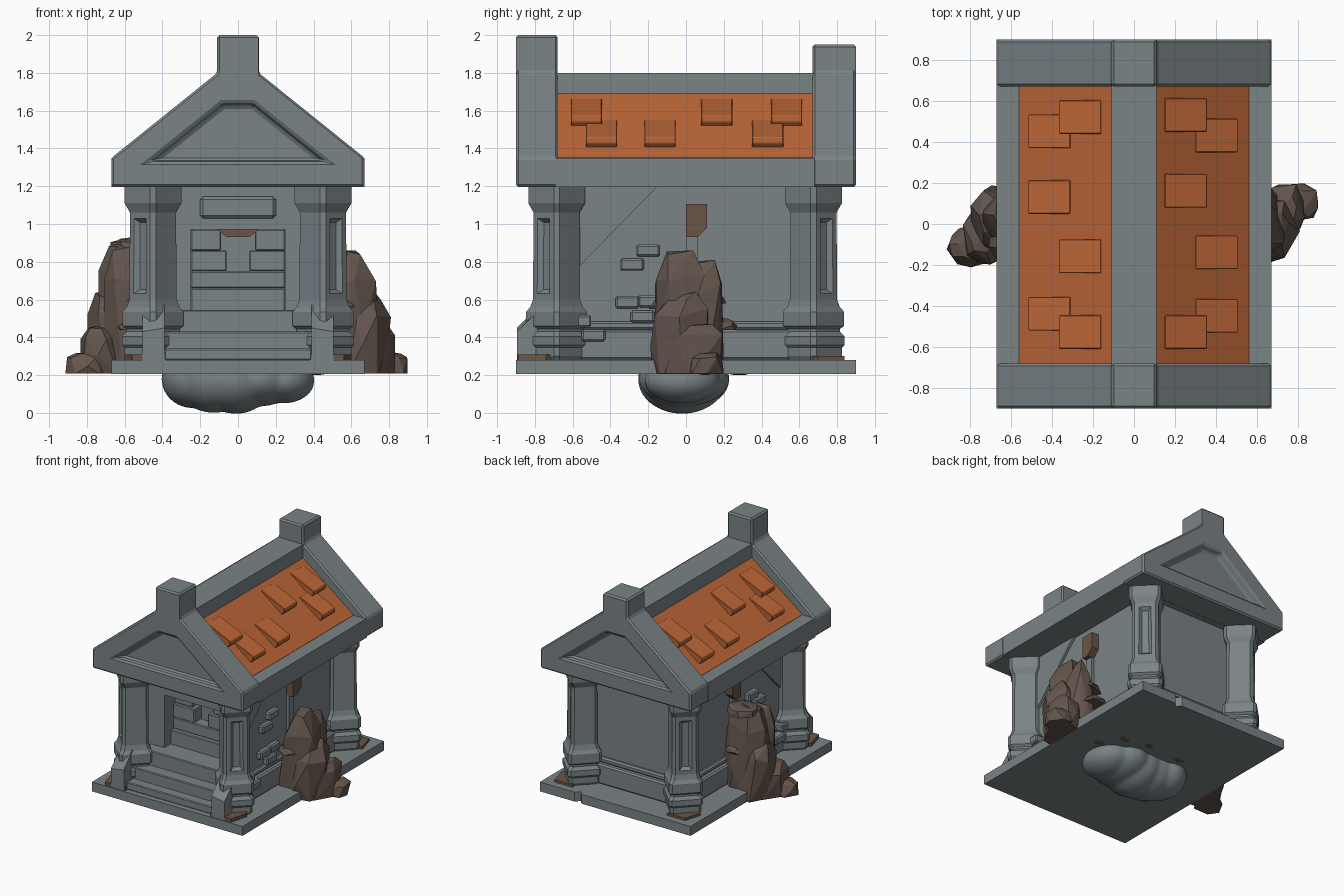
import bpy, bmesh, math, random
from mathutils import Vector

if "Cube" in bpy.data.objects:
    bpy.data.objects.remove(bpy.data.objects["Cube"])

random.seed(11)


def material(name, rgb):
    m = bpy.data.materials.new(name)
    m.diffuse_color = (*rgb, 1)
    m.use_nodes = True
    m.node_tree.nodes["Principled BSDF"].inputs["Base Color"].default_value = m.diffuse_color
    return m


STONE = material("grey stone", (0.195, 0.228, 0.24))
ORANGE = material("orange roof", (0.50, 0.132, 0.038))
ROCK = material("brown rock", (0.125, 0.092, 0.073))
DIRT = material("brown dirt", (0.145, 0.09, 0.058))


def finish(name, bm, mat, bevel=0):
    bmesh.ops.recalc_face_normals(bm, faces=bm.faces)
    me = bpy.data.meshes.new(name)
    bm.to_mesh(me)
    bm.free()
    me.materials.append(mat)
    ob = bpy.data.objects.new(name, me)
    bpy.context.collection.objects.link(ob)
    if bevel:
        b = ob.modifiers.new("bevel", 'BEVEL')
        b.width, b.segments = bevel, 1
    return ob


def loft(name, rings, mat, bevel=0):
    bm = bmesh.new()
    vs = [[bm.verts.new(p) for p in r] for r in rings]
    n = len(vs[0])
    for a, b in zip(vs, vs[1:]):
        for i in range(n):
            bm.faces.new((a[i], a[(i + 1) % n], b[(i + 1) % n], b[i]))
    bm.faces.new(vs[0])
    bm.faces.new(vs[-1])
    return finish(name, bm, mat, bevel)


def prism(name, pts, axis, a, b, mat, bevel=0):
    """Extrude a 2D profile along an axis from a to b."""
    put = {'x': lambda p, t: (t, p[0], p[1]),
           'y': lambda p, t: (p[0], t, p[1]),
           'z': lambda p, t: (p[0], p[1], t)}[axis]
    return loft(name, [[put(p, t) for p in pts] for t in (a, b)], mat, bevel)


def box(name, x0, x1, y0, y1, z0, z1, mat=STONE, bevel=0):
    return prism(name, [(x0, y0), (x1, y0), (x1, y1), (x0, y1)], 'z', z0, z1, mat, bevel)


def mirrored(pts):
    return pts + [(-x, z) for x, z in reversed(pts)]


def rock(name, x, y, rx, ry, top, lean=(0, 0), base=0.208, mat=ROCK, n=6, crown=.3):
    """Jagged faceted boulder: convex hull of jittered rings."""
    bm = bmesh.new()
    for t, r in ((0, 1), (0.4, 0.96), (0.8, 0.5 + crown * .8), (1, crown)):
        for i in range(n):
            a = 2 * math.pi * (i + random.uniform(-.3, .3) + t) / n
            k = r * random.uniform(0.88, 1.06)
            z = base + (top - base) * (t - (random.uniform(0, 0.12) if 0 < t and i else 0))
            bm.verts.new((x + rx * k * math.cos(a) + lean[0] * t,
                          y + ry * k * math.sin(a) + lean[1] * t, z))
    bmesh.ops.convex_hull(bm, input=bm.verts)
    junk = [v for v in bm.verts if not v.link_faces]
    bmesh.ops.delete(bm, geom=junk, context='VERTS')
    return finish(name, bm, mat)


# Base slab with a small chip in the back edge
prism("base_slab", [(-.67, -.9), (.67, -.9), (.67, .9), (.36, .9), (.33, .865), (.30, .9), (-.67, .9)],
      'z', .205, .28, STONE)

# Smooth lump of ground stone below the slab
bm = bmesh.new()
for x, y, z, rx, ry, rz in ((-.24, .03, .18, .165, .20, .155), (-.13, -.01, .18, .20, .22, .18),
                            (-.01, -.02, .18, .20, .235, .185), (.12, -.01, .18, .19, .24, .145),
                            (.24, -.02, .17, .165, .20, .12)):
    g = bmesh.ops.create_icosphere(bm, subdivisions=4, radius=1)
    for v in g['verts']:
        v.co = Vector((x + v.co.x * rx, y + v.co.y * ry, z + v.co.z * rz))
        v.co.z = min(v.co.z, .25)
lump = finish("underside_lump", bm, STONE)
rm = lump.modifiers.new("merge", 'REMESH')
rm.mode, rm.voxel_size, rm.use_smooth_shade = 'VOXEL', 0.015, True
sm = lump.modifiers.new("soften", 'SMOOTH')
sm.iterations = 6

# Walls, leaving a door niche at the front
box("wall_core", -.43, .43, -.38, .63, .28, 1.2)
box("wall_lintel", -.43, .43, -.58, -.38, .97, 1.2)
box("wall_footing", -.48, .48, -.58, .68, .28, .44, bevel=.012)
box("wall_moulding", -.455, .455, -.58, .655, .44, .485, bevel=.012)
box("door_plaque", -.2, .2, -.605, -.57, 1.03, 1.145, bevel=.015)

# Steps up to the door
for i, (y, z, w) in enumerate(((-.86, .34, .39), (-.78, .43, .40), (-.68, .545, .37))):
    box(f"step_{i + 1}", -w, w, y, -.38, .28, z, bevel=.006)

# Blocked-up door
box("door_sill", -.25, .25, -.50, -.37, .54, .66, bevel=.006)
box("door_course", -.25, .25, -.47, -.37, .66, .75, bevel=.006)
prism("door_wedge", [(-.11, .972), (.11, .972), (.06, .93), (-.06, .93)], 'y', -.47, -.37, DIRT)

# Sides, pillars and wall details, repeated left and right
BRICKS = ((-.2, .86), (-.285, .785), (-.31, .585), (-.19, .59), (-.23, .51), (-.565, .485), (-.49, .41))
PILLAR = ((.28, .135), (.30, .15), (.345, .15), (.36, .165), (.405, .165), (.43, .14), (.445, .14),
          (.46, .162), (.535, .162), (.56, .14), (.60, .125), (1.06, .122), (1.11, .15), (1.2, .15))


def pillar(name, cx, cy):
    rings = []
    for z, r in PILLAR:
        ring = []
        for k in range(4):
            d = Vector((math.cos(k * math.pi / 2), math.sin(k * math.pi / 2)))
            p = Vector((-d.y, d.x))
            for c in (-.015, .015):
                q = d * r + p * c
                ring.append((cx + q.x, cy + q.y, z))
        rings.append(ring)
    ob = loft(name, rings, STONE)
    # Sunken V-shaped panel on the outward diagonal face of the shaft
    bm = bmesh.new()
    bm.from_mesh(ob.data)
    out = Vector((math.copysign(1, cx), math.copysign(1, cy), 0)).normalized()
    shaft = [f for f in bm.faces if f.normal.dot(out) > .95 and f.calc_area() > .04]
    bmesh.ops.inset_individual(bm, faces=shaft, thickness=.044)
    bmesh.ops.inset_individual(bm, faces=shaft, thickness=.03, depth=-.025)
    bm.to_mesh(ob.data)
    bm.free()


for s, side in ((1, "right"), (-1, "left")):
    def sbox(name, x0, x1, *rest, **kw):
        box(f"{side}_{name}", min(s * x0, s * x1), max(s * x0, s * x1), *rest, **kw)

    sbox("door_jamb", .25, .43, -.58, -.38, .28, 1.2)
    sbox("door_block_low", .06, .25, -.47, -.37, .75, .86, bevel=.006)
    sbox("door_block_high", .09, .25, -.45, -.37, .86, .972, bevel=.006)
    pillar(f"{side}_front_pillar", s * .45, -.685)
    pillar(f"{side}_back_pillar", s * .45, .675)
    # Broken stair post with a slanted, jagged top, and dirt at its foot
    post = [(.39, -.895, .45), (.505, -.895, .43), (.505, -.745, .575), (.39, -.745, .605)]
    loft(f"{side}_stair_post", [[(s * x, y, .28) for x, y, z in post],
                                [(s * x, y, z) for x, y, z in post]], STONE)
    prism(f"{side}_dirt", [(s * .38, -.895), (s * .56, -.89), (s * .6, -.74), (s * .5, -.63), (s * .4, -.7)],
          'z', .27, .308, DIRT)
    prism(f"{side}_back_dirt", [(s * .42, .84), (s * .58, .84), (s * .62, .7), (s * .5, .6)], 'z', .27, .3, DIRT)
    # Plaster layer with diagonal break, exposed bricks, wooden stake
    prism(f"{side}_plaster", [(-.62, 1.2), (-.15, 1.2), (-.6, .74), (-.62, .74)], 'x', s * .42, s * .45, STONE)
    for i, (y, z) in enumerate(BRICKS):
        sbox(f"brick_{i}", .42, .47 if z > .5 else .51, y - .063, y + .063, z - .032, z + .032, bevel=.01)
    prism(f"{side}_stake", [(0, .93), (.06, .93), (.11, .98), (.11, 1.105), (0, 1.105)], 'x',
          s * .42, s * .49, DIRT)
    sbox("stake_slot", .42, .455, 0, .06, .6, .93)
    # Rocky outcrop, turned half round on the left
    h = .86 if s > 0 else .93
    rock(f"{side}_crag", s * .55, s * -.01, .18, .17, h, (s * .05, s * -.02), crown=.45)
    rock(f"{side}_crag_shoulder", s * .58, s * .08, .14, .12, h - .05, (s * .03, s * .03), crown=.4)
    rock(f"{side}_crag_slab", s * .64, s * -.03, .15, .17, .64, (s * .04, s * .01), crown=.5)
    rock(f"{side}_boulder", s * .71, s * .04, .12, .16, .47, (s * .03, s * .03), crown=.5)
    rock(f"{side}_outer_boulder", s * .80, s * .11, .11, .10, .32, crown=.55)
    for i, (y, z) in enumerate(((.2, .47), (.14, .61), (-.12, .58))):
        rock(f"{side}_ledge_{i}", s * .54, s * y, .10, .075, z + .03, base=z - .03, n=5)
rock("shelf_fungus", -.56, .08, .12, .11, .92, base=.86, n=9, crown=.6)
for i, (x, y) in enumerate(((.3, .26), (-.2, .28), (.42, .1), (.1, .3))):
    rock(f"underside_dirt_{i}", x, y, .07, .04, .20, base=.22, mat=DIRT, n=5)

# Gables with a finial block and a tapered recess
for name, y0, y1, top, outer in (("front_gable", -.9, -.68, 2.0, -.9), ("back_gable", .67, .9, 1.95, .9)):
    g = prism(name, mirrored([(.67, 1.197), (.67, 1.35), (.11, 1.8), (.11, top)]), 'y', y0, y1, STONE)
    inward = -math.copysign(1, outer)
    wide = mirrored([(.48, 1.328), (.085, 1.645)])
    deep = mirrored([(.43, 1.338), (.075, 1.622)])
    cut = loft("recess_cutter", [[(x, outer - inward * .001, z) for x, z in wide],
                                 [(x, outer + inward * .05, z) for x, z in deep]], STONE)
    cut.hide_render = True
    m = g.modifiers.new("recess", 'BOOLEAN')
    m.object, m.operation, m.solver = cut, 'DIFFERENCE', 'EXACT'
    bpy.context.view_layer.objects.active = g
    bpy.ops.object.modifier_apply(modifier="recess")
    bpy.data.objects.remove(cut)
    b = g.modifiers.new("bevel", 'BEVEL')
    b.width, b.segments = .012, 1

# Roof: stone eaves, orange slopes, stone ridge
prism("roof_eaves", mirrored([(.67, 1.197), (.67, 1.35), (.5, 1.35)]), 'y', -.69, .68, STONE)
prism("roof_slopes", mirrored([(.56, 1.34), (.56, 1.352), (.11, 1.69)]), 'y', -.68, .675, ORANGE)
box("roof_ridge", -.11, .11, -.69, .68, 1.6, 1.8)

# Raised roof tiles: (side, upper x, front y)
TILES = ((1, .15, .45), (1, .30, .35), (1, .15, .08), (1, .30, -.22), (1, .30, -.53), (1, .15, -.61),
         (-1, .16, .44), (-1, .31, .37), (-1, .31, .05), (-1, .16, -.24), (-1, .31, -.52), (-1, .16, -.61))


def slope(x):
    return 1.69 - .751 * (x - .11)


for i, (s, x, y) in enumerate(TILES):
    prof = [(x, slope(x) - .01), (x, slope(x) + .004), (x + .205, slope(x + .205) + .066),
            (x + .205, slope(x + .205) + .035), (x + .18, slope(x + .18) - .01)]
    prism(f"roof_tile_{i + 1}", [(s * px, pz) for px, pz in prof], 'y', y, y + .165, ORANGE, .004)
